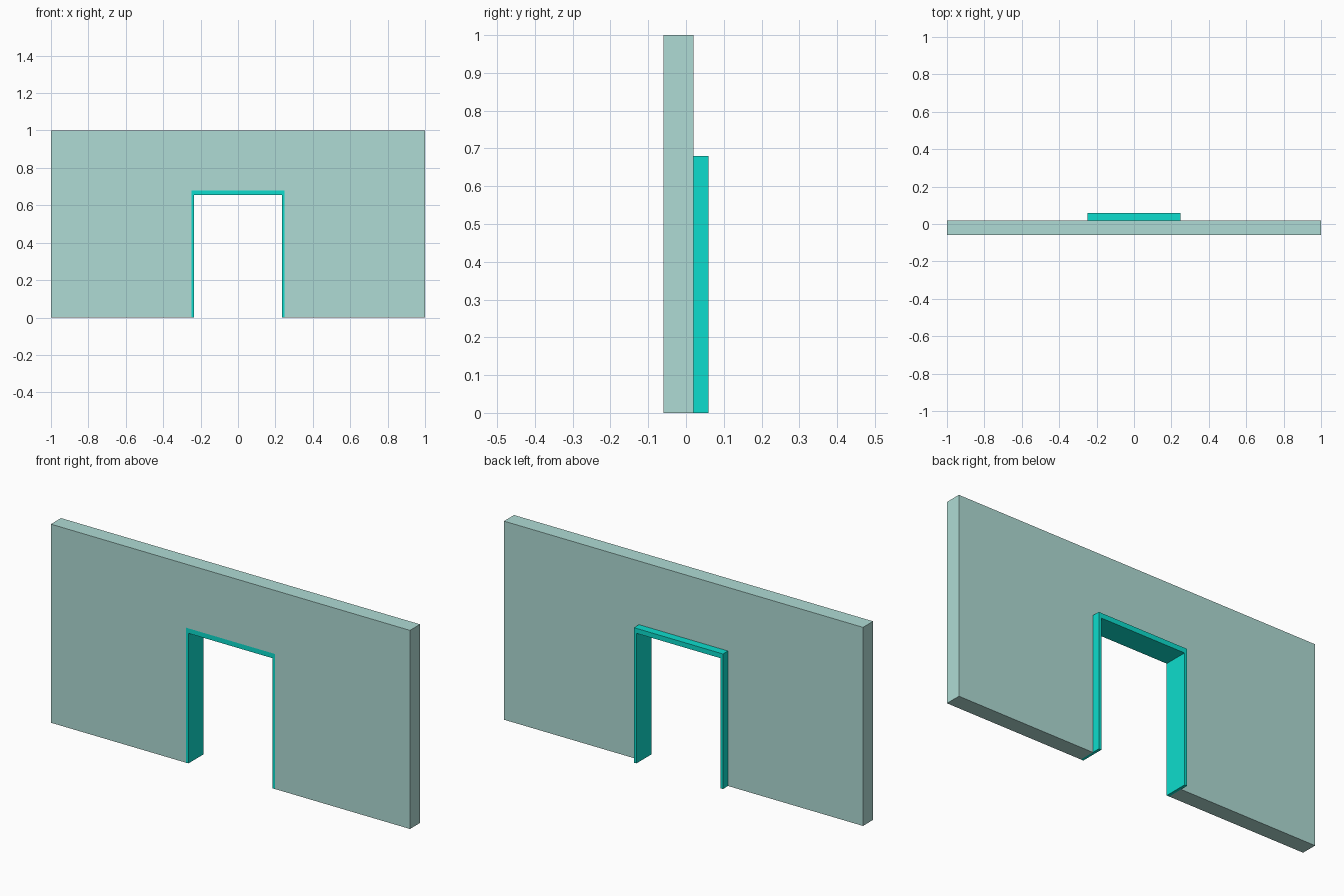
import bpy
import bmesh

if "Cube" in bpy.data.objects:
    bpy.data.objects.remove(bpy.data.objects["Cube"])


def arch(name, outer_x, outer_z, inner_x, inner_z, y0, y1, color):
    """Extrude an upside-down U profile from y0 back to y1."""
    profile = [(-outer_x, 0), (-inner_x, 0), (-inner_x, inner_z), (inner_x, inner_z),
               (inner_x, 0), (outer_x, 0), (outer_x, outer_z), (-outer_x, outer_z)]
    bm = bmesh.new()
    face = bm.faces.new([bm.verts.new((x, y0, z)) for x, z in profile])
    ext = bmesh.ops.extrude_face_region(bm, geom=[face], use_keep_orig=True)
    verts = [g for g in ext["geom"] if isinstance(g, bmesh.types.BMVert)]
    bmesh.ops.translate(bm, verts=verts, vec=(0, y1 - y0, 0))
    bmesh.ops.recalc_face_normals(bm, faces=bm.faces)
    mesh = bpy.data.meshes.new(name)
    bm.to_mesh(mesh)
    bm.free()
    mat = bpy.data.materials.new(name + "_color")
    mat.diffuse_color = color
    mat.use_nodes = True
    mat.node_tree.nodes["Principled BSDF"].inputs["Base Color"].default_value = mat.diffuse_color
    mesh.materials.append(mat)
    obj = bpy.data.objects.new(name, mesh)
    bpy.context.collection.objects.link(obj)
    return obj


# Wall panel with a doorway opening
arch("wall", 1.0, 1.0, 0.248, 0.68, -0.06, 0.02, (0.43, 0.71, 0.66, 1))

# Door frame lining the opening, flush in front and proud at the back
arch("door_frame", 0.248, 0.68, 0.234, 0.655, -0.06, 0.06, (0.004, 0.72, 0.61, 1))
